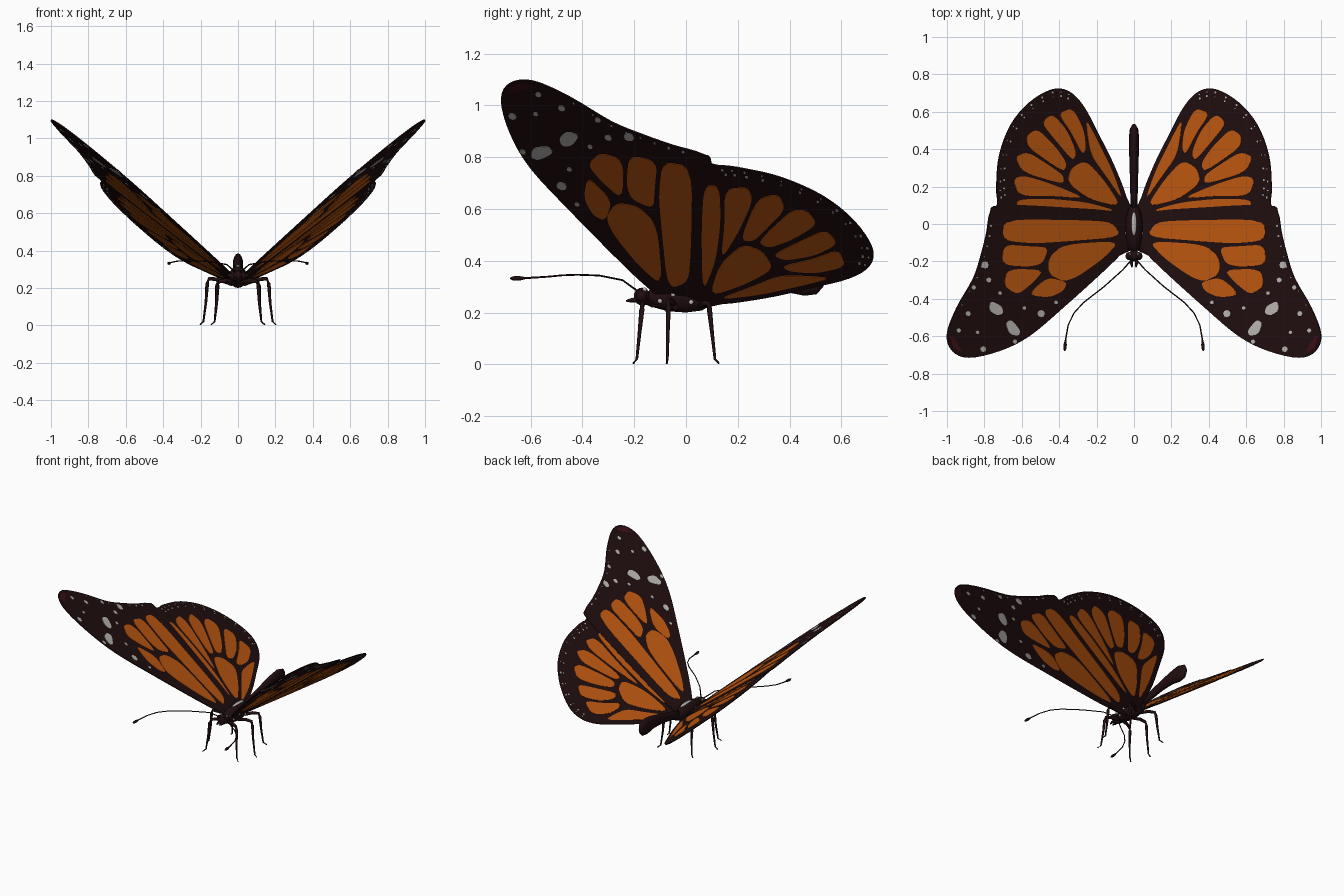
import bpy, bmesh, math, random
from mathutils import Vector

if "Cube" in bpy.data.objects:
    bpy.data.objects.remove(bpy.data.objects["Cube"])

random.seed(4)


def material(name, rgb):
    m = bpy.data.materials.new(name)
    m.diffuse_color = (*rgb, 1)
    m.use_nodes = True
    m.node_tree.nodes["Principled BSDF"].inputs["Base Color"].default_value = m.diffuse_color
    return m


DARK = material("dark_brown", (0.015, 0.0042, 0.005))
ORANGE = material("orange", (0.53, 0.1, 0.006))
PALE = material("pale_grey", (0.50, 0.48, 0.46))
RED = material("dark_red", (0.045, 0.005, 0.008))


def finish(name, bm, mat, mirror=False, smooth=False):
    bmesh.ops.recalc_face_normals(bm, faces=bm.faces)
    me = bpy.data.meshes.new(name)
    bm.to_mesh(me)
    bm.free()
    me.materials.append(mat)
    ob = bpy.data.objects.new(name, me)
    bpy.context.collection.objects.link(ob)
    if smooth:
        for p in me.polygons:
            p.use_smooth = True
    if mirror:
        mod = ob.modifiers.new("mirror", 'MIRROR')
        mod.use_mirror_merge = False
    return ob


# ---- wing helpers: flat shapes in hundredths, laid on one tilted plane ----
NORMAL = Vector((-0.77, 0.16, 1)).normalized()


def on_wing(x, y, drop):
    return Vector((x, y, 0.23 + 0.77 * x - 0.16 * y - drop))


def rounded(pts, times=2, cut=0.2):
    pts = [Vector(p) / 100 for p in pts]
    for _ in range(times):
        nxt = []
        for a, b in zip(pts, pts[1:] + pts[:1]):
            nxt += [a.lerp(b, cut), a.lerp(b, 1 - cut)]
        pts = nxt
    return pts


def spline(pts, steps=4):
    pts = [Vector(p) / 100 for p in pts]
    n, out = len(pts), []
    for i in range(n):
        a, b, c, d = (pts[(i + k) % n] for k in (-1, 0, 1, 2))
        for s in range(steps):
            t = s / steps
            out.append(0.5 * (2 * b + (c - a) * t + (2 * a - 5 * b + 4 * c - d) * t * t
                              + (3 * b - a - 3 * c + d) * t ** 3))
    return out


def circle(x, y, r, n=8):
    return [Vector((x + r * math.cos(k * math.tau / n), y + r * math.sin(k * math.tau / n)))
            for k in range(n)]


def plates(name, shapes, mat, thick, drop=0.0):
    bm = bmesh.new()
    for shape in shapes:
        top = [bm.verts.new(on_wing(p.x, p.y, drop) + NORMAL * thick / 2) for p in shape]
        low = [bm.verts.new(on_wing(p.x, p.y, drop) - NORMAL * thick / 2) for p in shape]
        bm.faces.new(top)
        bm.faces.new(low[::-1])
        n = len(shape)
        for i in range(n):
            j = (i + 1) % n
            bm.faces.new((top[j], top[i], low[i], low[j]))
    finish(name, bm, mat, mirror=True)


# ---- wings ----
fore = spline([(2, -9), (6, -15), (16, -25), (37, -44), (56, -60), (72, -68), (88, -71.5),
               (97, -68), (100, -59), (95, -45), (86, -29), (82, -17), (79, -5), (77, 6),
               (72, 10), (40, 9), (4, 5)])
hind = spline([(3, 4), (40, 4), (70, 7), (73, 13), (73.5, 22), (72, 37), (66, 53), (56, 65),
               (44, 72), (35, 71), (27, 63), (19, 48), (11, 32), (4, 14)])
plates("forewing", [fore], DARK, 0.006)
plates("hindwing", [hind], DARK, 0.006, 0.004)

# orange cells between the veins
fore_cells = [
    [(7, -7), (12, 1), (28, 2), (70, 2.5), (70.5, -9), (54, -10.5), (38, -9.5)],
    [(8, -9), (38, -11), (46, -18), (46, -27), (38, -31), (30, -28), (16, -18)],
    [(46, -12.5), (56, -12), (70, -11), (71, -22), (56, -23), (49, -21)],
    [(48, -24.5), (68, -24), (70, -33), (63, -38), (56, -33)],
    [(36, -31), (47, -28.5), (57, -38), (46, -39.5), (38, -36)],
]
hind_cells = [
    [(8, 6.5), (40, 6), (62, 7), (63.5, 13), (45, 13.5), (25, 11.5)],
    [(26, 13.5), (45, 15), (62, 15), (65, 24), (59, 26), (42, 20.5)],
    [(38, 21), (60, 27.5), (64, 36), (57, 38.5), (46, 31.5), (38, 26)],
    [(38, 28), (46, 33), (57, 41), (58, 47), (52, 51), (42, 41), (36, 32)],
    [(33, 33.5), (41, 43), (50, 54), (44, 59), (36, 50), (31, 38)],
    [(28, 37), (34, 49), (41, 59), (33, 62), (27, 50), (26, 40)],
    [(7, 9), (24, 13), (36, 22), (34, 30), (26, 34), (16, 23)],
    [(6, 12), (15, 25), (23, 36), (25, 46), (26, 56), (21, 47), (12, 29)],
]
plates("forewing_cells", [rounded(c) for c in fore_cells], ORANGE, 0.011)
plates("hindwing_cells", [rounded(c) for c in hind_cells], ORANGE, 0.011, 0.004)

# pale spots: large ones near the forewing tip, small ones along the rims
spots = [rounded([(71, -44), (77, -41), (78, -46), (74, -49), (70, -48)]),
         rounded([(61, -57), (66, -51), (69, -53), (67, -59), (62, -60)])]
for x, y, r in [(50, -48, 2), (80, -22, 2), (78, -30, 1.4), (86, -34, 1.2), (59, -45, 1),
                (64, -63, 1.2), (81, -67, 1.6), (89, -48, 1.4), (94, -57, 1.2), (72, -37, 1),
                (84, -58, 1), (42, -42, 1)]:
    spots.append(circle(x / 100, y / 100, r / 100))


def rim_dots(outline, centre, keep, scales):
    c = Vector(centre)
    return [circle(*c.lerp(p, s), random.uniform(0.003, 0.0065), 6)
            for s in scales for p in outline[::2] if keep(p)]


spots += rim_dots(fore, (0.62, -0.25), lambda p: p.x > 0.77 and p.y > -0.5, (0.92,))
plates("forewing_spots", spots, PALE, 0.011)
plates("hindwing_spots", rim_dots(hind, (0.4, 0.35), lambda p: p.x > 0.33 and p.y > 0.12,
                                  (0.95, 0.89)), PALE, 0.011, 0.004)
plates("forewing_tip", [rounded([(92, -69), (97, -67), (99, -60), (97, -60), (94, -65)])],
       RED, 0.009)


# ---- body helpers ----
def loft(name, rings, mat=DARK, sides=12, sign=1):
    """Rings are (x, y, z, side radius, up radius), square to the path."""
    bm = bmesh.new()
    pts = [Vector((sign * r[0], r[1], r[2])) for r in rings]
    loops = []
    for i, r in enumerate(rings):
        t = (pts[min(i + 1, len(pts) - 1)] - pts[max(i - 1, 0)]).normalized()
        ref = Vector((0, 0, 1)) if abs(t.z) < 0.8 else Vector((0, 1, 0))
        side = t.cross(ref).normalized()
        up = side.cross(t)
        loops.append([bm.verts.new(pts[i] + side * r[3] * math.cos(a) + up * r[4] * math.sin(a))
                      for a in (k * math.tau / sides for k in range(sides))])
    for a, b in zip(loops, loops[1:]):
        for k in range(sides):
            j = (k + 1) % sides
            bm.faces.new((a[k], a[j], b[j], b[k]))
    bm.faces.new(loops[0])
    bm.faces.new(loops[-1][::-1])
    finish(name, bm, mat, smooth=True)


def ball(name, pos, size, mat=DARK, mirror=False):
    bm = bmesh.new()
    bmesh.ops.create_uvsphere(bm, u_segments=14, v_segments=9, radius=1)
    for v in bm.verts:
        v.co = Vector(a * b for a, b in zip(v.co, size)) + Vector(pos)
    finish(name, bm, mat, mirror, True)


# ---- body ----
loft("thorax", [(0, -.15, .265, .012, .015), (0, -.13, .262, .034, .04), (0, -.07, .26, .046, .055),
                (0, 0, .26, .048, .06), (0, .06, .26, .038, .052), (0, .11, .265, .016, .025)], sides=16)
loft("abdomen", [(0, .07, .265, .018, .028), (0, .16, .285, .02, .028), (0, .28, .31, .023, .034),
                 (0, .38, .325, .026, .046), (0, .46, .325, .028, .06), (0, .51, .32, .022, .05),
                 (0, .533, .316, .007, .018)], sides=16)
ball("head", (0, -.17, .262), (.032, .032, .034))
ball("eye", (.027, -.172, .264), (.019, .022, .024), DARK, True)
ball("back_stripe", (0, 0, .312), (.014, .065, .012), PALE)
for i, (x, y, z) in enumerate([(.046, -.05, .27), (.046, .02, .24), (.036, -.1, .245), (.022, -.16, .288)]):
    ball(f"body_spot_{i + 1}", (x, y, z), (.006, .009, .009), PALE, True)

# ---- antennae, mouthparts and legs on both sides ----
for sign, tag in ((1, "right"), (-1, "left")):
    loft(f"antenna_{tag}", [(x, y, z, r, r) for x, y, z, r in [
        (.012, -.19, .285, .004), (.06, -.245, .325, .0035), (.16, -.335, .343, .0035),
        (.27, -.42, .346, .0035), (.32, -.475, .344, .0035), (.352, -.54, .338, .0035),
        (.366, -.62, .333, .004), (.368, -.645, .332, .009), (.37, -.668, .332, .008),
        (.37, -.68, .332, .002)]], sides=8, sign=sign)
    loft(f"palp_{tag}", [(.012, -.185, .25, .01, .01), (.014, -.21, .247, .009, .009),
                         (.01, -.232, .245, .003, .003)], sides=8, sign=sign)
    # hip, knee and foot positions for each leg
    for part, hip, knee, foot in [("front", (.02, -.13, .23), (.10, -.168, .235), (.125, -.19, .02)),
                                  ("middle", (.03, -.04, .22), (.155, -.068, .25), (.185, -.072, .02)),
                                  ("hind", (.02, .05, .22), (.105, .088, .235), (.125, .112, .02))]:
        h, k, f = Vector(hip), Vector(knee), Vector(foot)
        out = Vector((.018, (f.y - k.y) * .6, -.016))
        bend = k.lerp(f, .12) + Vector((.006, 0, 0))
        path = [(h, .011), (h.lerp(k, .55) + Vector((0, 0, .008)), .011), (k, .010), (bend, .010),
                (k.lerp(f, .55), .007), (f, .005), (f + out, .004)]
        loft(f"{part}_leg_{tag}", [(p.x, p.y, p.z, r, r) for p, r in path], sides=8, sign=sign)
